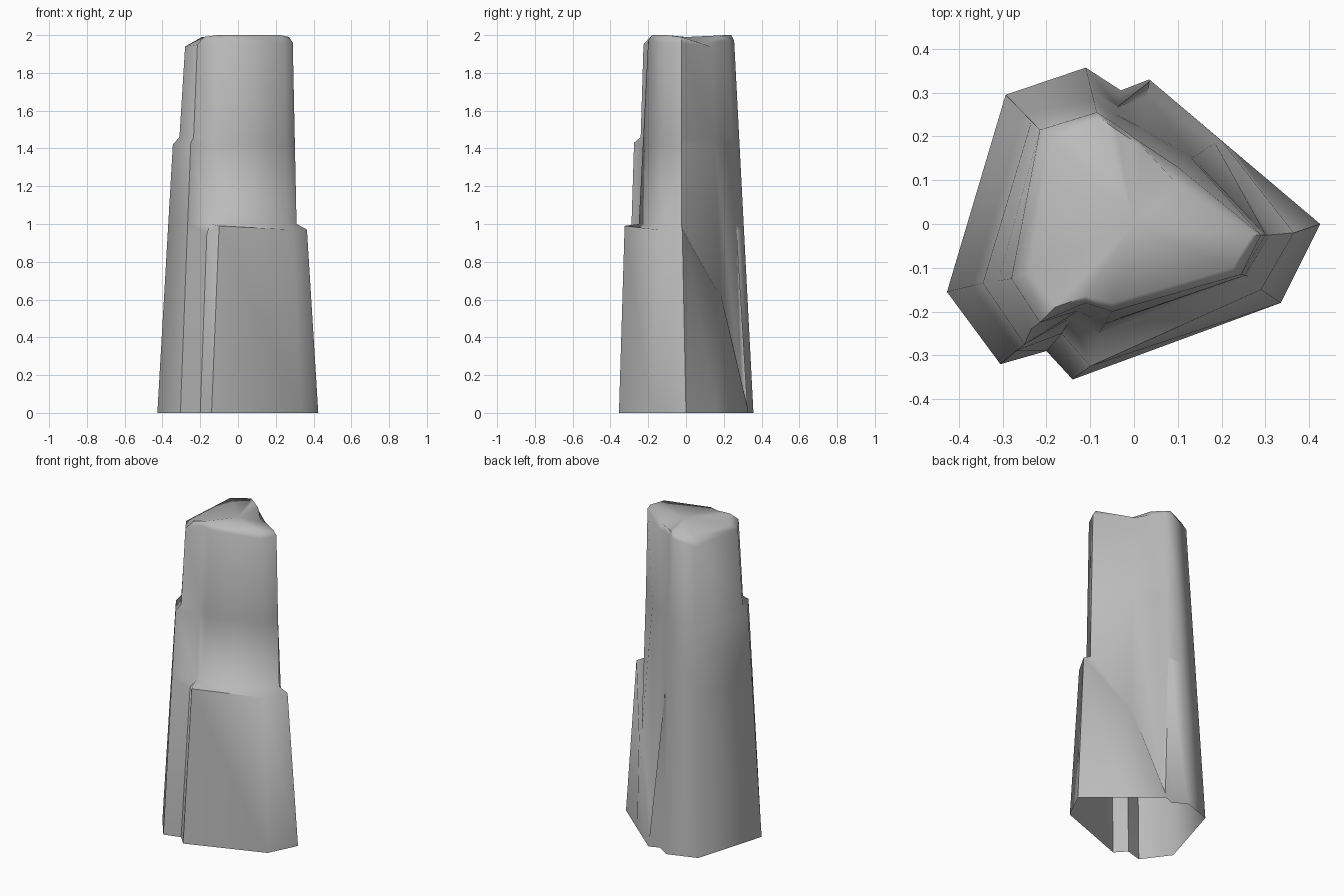
import bpy
import bmesh
import math
from mathutils import Vector

default_cube = bpy.data.objects.get("Cube")
if default_cube:
    bpy.data.objects.remove(default_cube, do_unlink=True)

# Stone colour
stone = bpy.data.materials.new("pale grey stone")
stone.use_nodes = True
stone_colour = (0.5, 0.5, 0.5, 1)
stone.diffuse_color = stone_colour
stone.node_tree.nodes["Principled BSDF"].inputs["Base Color"].default_value = stone_colour

# Heights of the ledges where a corner has no ledge of its own
LEVEL_HEIGHTS = {"low_lip": .97, "low_step": 1, "high_lip": 1.42, "high_step": 1.46}


def corner(base, rim, cap, **ledges):
    """Return one corner edge from ground to cap, filling in missing levels."""
    known = [Vector((*base, 0))]
    known += [Vector(ledges[name]) for name in LEVEL_HEIGHTS if name in ledges]
    known.append(Vector(rim))
    points = [known[0]]
    for name, height in LEVEL_HEIGHTS.items():
        if name in ledges:
            points.append(Vector(ledges[name]))
            continue
        below = [p for p in known if p.z <= height][-1]
        above = [p for p in known if p.z > height][0]
        points.append(below.lerp(above, (height - below.z) / (above.z - below.z)))
    return points + [Vector(rim), Vector(cap)]


# Corners of the column, clockwise from the left tip
left_tip = corner(base=(.425, 0), rim=(.29, -.025, 1.96), cap=(.27, -.025, 1.99),
                  low_lip=(.365, -.02, .97), low_step=(.31, -.025, 1))
front_left = corner(base=(.335, -.18), rim=(.245, -.115, 1.96), cap=(.225, -.1, 2),
                    low_lip=(.29, -.15, .97), low_step=(.26, -.12, 1))
front_ridge = corner(base=(-.14, -.355), rim=(-.05, -.2, 1.97), cap=(-.05, -.18, 2),
                     low_lip=(-.1, -.325, .99), low_step=(-.08, -.25, 1))
front_groove = corner(base=(-.2, -.29), rim=(-.11, -.18, 1.97), cap=(-.11, -.165, 2),
                      low_lip=(-.165, -.25, .95), low_step=(-.145, -.215, 1))
front_right = corner(base=(-.305, -.32), rim=(-.215, -.225, 1.95), cap=(-.18, -.19, 1.99),
                     high_lip=(-.25, -.275, 1.43), high_step=(-.235, -.24, 1.46))
right_tip = corner(base=(-.427, -.155), rim=(-.28, -.125, 1.94), cap=(-.24, -.11, 1.96),
                   high_lip=(-.345, -.135, 1.42), high_step=(-.31, -.13, 1.46))
back_right = corner(base=(-.293, .295), rim=(-.215, .215, 1.94), cap=(-.19, .195, 1.99))
back_ridge = corner(base=(-.11, .357), rim=(-.085, .255, 1.97), cap=(-.075, .24, 2))
back_groove = corner(base=(-.03, .305), rim=(-.045, .23, 1.97), cap=(-.04, .215, 2))
back_toe = corner(base=(.035, .33), rim=(.01, .19, 1.97), cap=(.02, .175, 1.99),
                  low_lip=(.035, .325, .03), low_step=(.03, .295, .1))
back_left = corner(base=(.23, .165), rim=(.1, .13, 1.94), cap=(.1, .09, 1.955),
                   low_lip=(.2, .19, .6), low_step=(.185, .185, .63))

outline = [left_tip, front_left, front_ridge, front_groove, front_right, right_tip,
           back_right, back_ridge, back_groove, back_toe, back_left]

# Skin the corners into open-bottomed walls
bm = bmesh.new()
columns = [[bm.verts.new(point) for point in points] for points in outline]
for index, column in enumerate(columns):
    neighbour = columns[index - 1]
    for level in range(len(column) - 1):
        bm.faces.new((neighbour[level], column[level],
                      column[level + 1], neighbour[level + 1]))

# Close the top with a fan
summit = bm.verts.new((0, 0, 1.99))
for index, column in enumerate(columns):
    bm.faces.new((columns[index - 1][-1], column[-1], summit))

# Make every face point outward
bmesh.ops.recalc_face_normals(bm, faces=bm.faces[:])
bm.normal_update()
if sum(face.normal.z for face in summit.link_faces) < 0:
    bmesh.ops.reverse_faces(bm, faces=bm.faces[:])

mesh = bpy.data.meshes.new("stone_column")
bm.to_mesh(mesh)
bm.free()
mesh.materials.append(stone)
stone_column = bpy.data.objects.new("stone_column", mesh)
bpy.context.collection.objects.link(stone_column)

# Soft weathered corners with crisp ledges
bpy.ops.object.select_all(action="DESELECT")
stone_column.select_set(True)
bpy.context.view_layer.objects.active = stone_column
bpy.ops.object.shade_smooth_by_angle(angle=math.radians(65))
